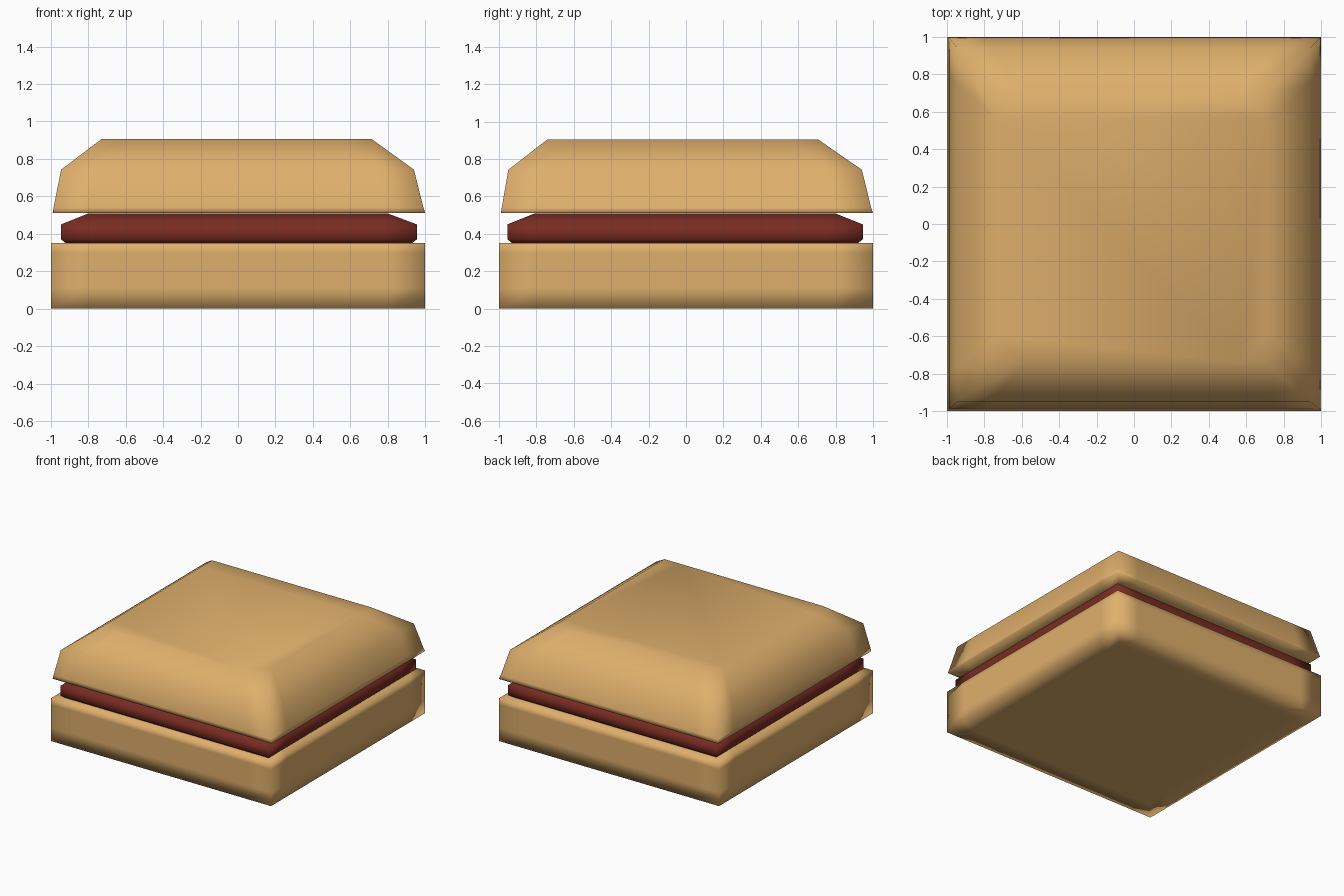
import bpy, bmesh

if "Cube" in bpy.data.objects:
    bpy.data.objects.remove(bpy.data.objects["Cube"])


def material(name, rgb):
    m = bpy.data.materials.new(name)
    m.diffuse_color = (*rgb, 1)
    m.use_nodes = True
    m.node_tree.nodes["Principled BSDF"].inputs["Base Color"].default_value = m.diffuse_color
    return m


def square_ring(bm, x0, x1, y0, y1, z):
    # rounded shading needs support points close to each corner
    steps = (0, 0.1, 0.9)
    corners = [(x0, y0), (x1, y0), (x1, y1), (x0, y1)]
    ring = []
    for i, a in enumerate(corners):
        b = corners[(i + 1) % 4]
        for t in steps:
            ring.append(bm.verts.new((a[0] + (b[0] - a[0]) * t,
                                      a[1] + (b[1] - a[1]) * t, z)))
    return ring


def slab(name, profile, mat):
    """Loft square rings given as (x0, x1, y0, y1, z), bottom to top."""
    bm = bmesh.new()
    rings = [square_ring(bm, *p) for p in profile]
    for low, high in zip(rings, rings[1:]):
        n = len(low)
        for i in range(n):
            j = (i + 1) % n
            bm.faces.new((low[i], low[j], high[j], high[i]))
    bm.faces.new(rings[0][::-1])
    bm.faces.new(rings[-1])
    for f in bm.faces:
        f.smooth = True
    mesh = bpy.data.meshes.new(name)
    bm.to_mesh(mesh)
    bm.free()
    mesh.materials.append(mat)
    ob = bpy.data.objects.new(name, mesh)
    bpy.context.collection.objects.link(ob)
    return ob


def even(h, z):
    return (-h, h, -h, h, z)


bread = material("bread", (0.74, 0.43, 0.15))
meat = material("meat", (0.19, 0.025, 0.016))

# Bottom bun: plain square block
slab("bottom_bun", [even(0.85, 0), even(1, 0), even(1, 0.11), even(1, 0.30),
                    even(1, 0.35), even(0.9, 0.35)], bread)

# Patty: thin slab with a sloping upper rim
slab("patty", [(-0.92, 0.93, -0.93, 0.92, 0.35),
               (-0.945, 0.955, -0.955, 0.945, 0.37),
               (-0.945, 0.955, -0.955, 0.945, 0.45),
               (-0.80, 0.80, -0.81, 0.80, 0.508)], meat)

# Top bun: domed square with two sloping bands
slab("top_bun", [even(0.85, 0.512), (-0.99, 1, -0.99, 1, 0.51),
                 (-0.985, 0.99, -0.985, 0.99, 0.54),
                 (-0.945, 0.94, -0.95, 0.94, 0.742),
                 (-0.73, 0.715, -0.74, 0.705, 0.905)], bread)
